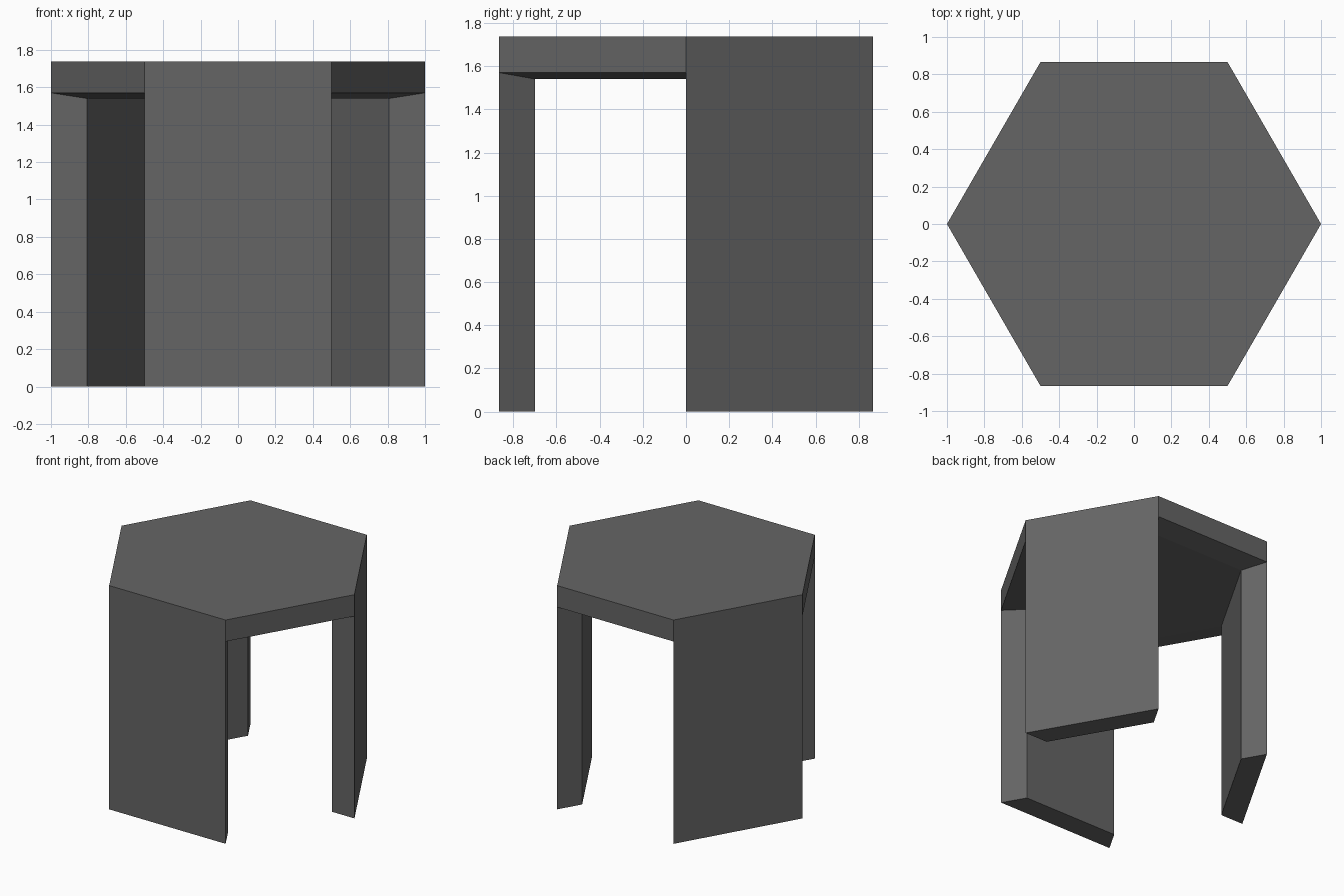
import bpy, bmesh, math

if "Cube" in bpy.data.objects:
    bpy.data.objects.remove(bpy.data.objects["Cube"])

R, RI = 1.0, 0.806                 # outer and inner hexagon radius
TOP, RIM, UNDER = 1.737, 1.57, 1.54  # seat top, outer lower edge, underside

mat = bpy.data.materials.new("dark grey")
mat.diffuse_color = (0.13, 0.13, 0.13, 1)
mat.use_nodes = True
mat.node_tree.nodes["Principled BSDF"].inputs["Base Color"].default_value = mat.diffuse_color


def corner(i, r, z):
    a = math.radians(60 * i)
    return (r * math.cos(a), r * math.sin(a), z)


def finish(name, bm):
    bmesh.ops.recalc_face_normals(bm, faces=bm.faces)
    me = bpy.data.meshes.new(name)
    bm.to_mesh(me)
    bm.free()
    me.materials.append(mat)
    ob = bpy.data.objects.new(name, me)
    bpy.context.collection.objects.link(ob)


# Seat: hexagonal slab with a slightly sloped underside border;
# legs grow from every second side, so those sides are left open
bm = bmesh.new()
top, rim, under = ([bm.verts.new(corner(i, r, z)) for i in range(6)]
                   for r, z in ((R, TOP), (R, RIM), (RI, UNDER)))
bm.faces.new(top)
bm.faces.new(under)
for i in (1, 3, 5):
    j = (i + 1) % 6
    bm.faces.new((top[i], top[j], rim[j], rim[i]))
    bm.faces.new((rim[i], rim[j], under[j], under[i]))
leg_sides = (0, 2, 4)
finish("seat", bm)

# Legs: wide panels on alternate sides, ends cut along the radius
for i, name in zip(leg_sides, ("right_leg", "left_leg", "front_leg")):
    bm = bmesh.new()
    o0, o1 = (bm.verts.new(corner(k, R, 0)) for k in (i, i + 1))
    n0, n1 = (bm.verts.new(corner(k, RI, 0)) for k in (i, i + 1))
    t0, t1 = (bm.verts.new(corner(k, R, TOP)) for k in (i, i + 1))
    r0, r1 = (bm.verts.new(corner(k, R, RIM)) for k in (i, i + 1))
    u0, u1 = (bm.verts.new(corner(k, RI, UNDER)) for k in (i, i + 1))
    bm.faces.new((o0, o1, r1, t1, t0, r0))   # outer face up to the seat top
    bm.faces.new((n0, n1, u1, u0))           # inner face
    bm.faces.new((o0, n0, u0, r0))           # radial ends
    bm.faces.new((o1, n1, u1, r1))
    bm.faces.new((o0, o1, n1, n0))           # foot
    bmesh.ops.recalc_face_normals(bm, faces=bm.faces)
    finish(name, bm)
